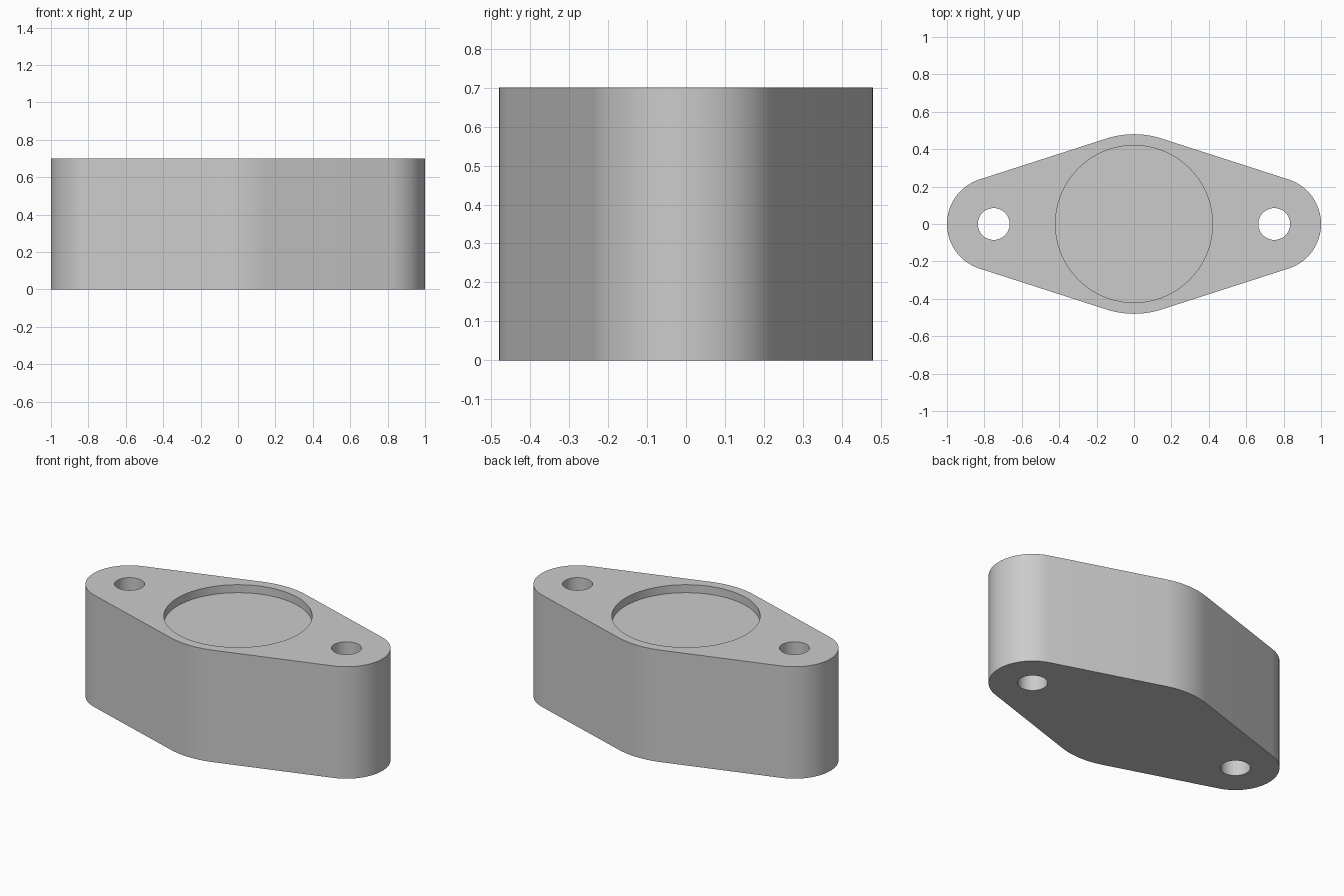
import bpy
import bmesh
from math import acos, cos, sin, pi, radians

cube = bpy.data.objects.get("Cube")
if cube:
    bpy.data.objects.remove(cube, do_unlink=True)

HEIGHT = 0.70
HUB_R = 0.48        # rounded middle of the flange
END_R = 0.25        # rounded ends
HOLE_X = 0.75
HOLE_R = 0.085
RECESS_R = 0.42
RECESS_DEPTH = 0.05

grey = bpy.data.materials.new("plain grey")
grey.use_nodes = True
grey.diffuse_color = (0.6, 0.6, 0.6, 1)
grey.node_tree.nodes["Principled BSDF"].inputs["Base Color"].default_value = (0.6, 0.6, 0.6, 1)


def arc(cx, radius, start, end, steps):
    """Points of an arc centred on the x axis."""
    angles = [start + (end - start) * i / steps for i in range(steps + 1)]
    return [(cx + radius * cos(a), radius * sin(a)) for a in angles]


def prism(name, outline, bottom, top):
    """Upright solid with the given outline."""
    bm = bmesh.new()
    face = bm.faces.new([bm.verts.new((x, y, bottom)) for x, y in outline])
    result = bmesh.ops.extrude_face_region(bm, geom=[face])
    for v in result["geom"]:
        if isinstance(v, bmesh.types.BMVert):
            v.co.z = top
    bmesh.ops.recalc_face_normals(bm, faces=bm.faces)
    mesh = bpy.data.meshes.new(name)
    bm.to_mesh(mesh)
    bm.free()
    mesh.materials.append(grey)
    obj = bpy.data.objects.new(name, mesh)
    bpy.context.collection.objects.link(obj)
    return obj


def cylinder(name, cx, radius, bottom, top, sides):
    return prism(name, arc(cx, radius, 0, 2 * pi, sides)[:-1], bottom, top)


# Flange body: three arcs per half, joined by tangent straight sides
t = acos((HUB_R - END_R) / HOLE_X)
outline = (arc(HOLE_X, END_R, -t, t, 40)
           + arc(0, HUB_R, t, pi - t, 16)
           + arc(-HOLE_X, END_R, pi - t, pi + t, 40)
           + arc(0, HUB_R, pi + t, 2 * pi - t, 16))
body = prism("flange_body", outline, 0, HEIGHT)

# Round recess in the top and a bolt hole through each end
cutters = [cylinder("recess_cutter", 0, RECESS_R, HEIGHT - RECESS_DEPTH, HEIGHT + 0.1, 96)]
for side, label in ((1, "left"), (-1, "right")):
    cutters.append(cylinder(label + "_hole_cutter", side * HOLE_X, HOLE_R, -0.1, HEIGHT + 0.1, 48))

bpy.ops.object.select_all(action="DESELECT")
bpy.context.view_layer.objects.active = body
body.select_set(True)
for cutter in cutters:
    cutter.hide_render = True
    cut = body.modifiers.new(cutter.name, "BOOLEAN")
    cut.operation = "DIFFERENCE"
    cut.solver = "EXACT"
    cut.object = cutter
    bpy.ops.object.modifier_apply(modifier=cut.name)
    bpy.data.objects.remove(cutter, do_unlink=True)

bpy.ops.object.shade_smooth_by_angle(angle=radians(30))
